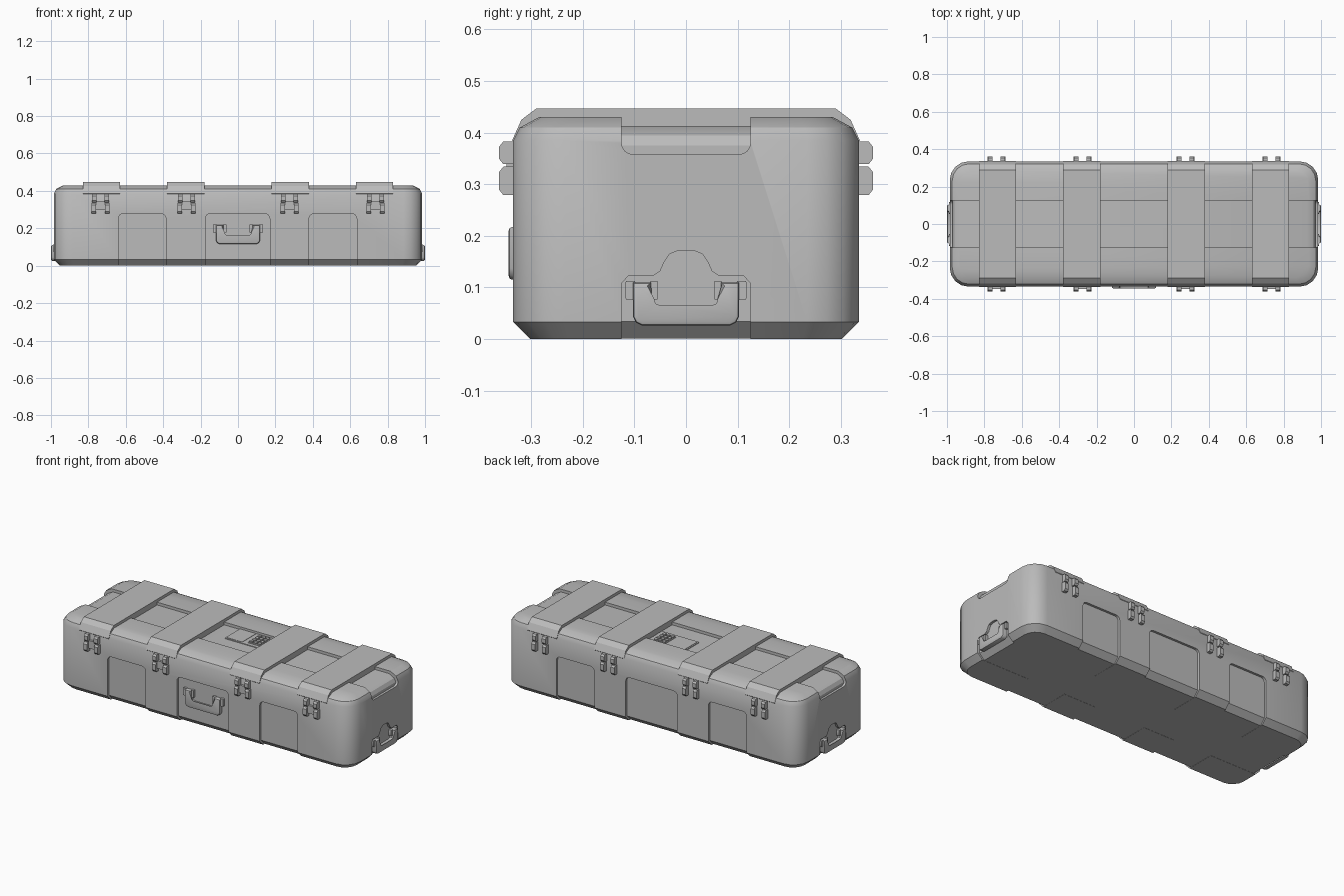
import bpy, bmesh, math
from mathutils import Matrix

if "Cube" in bpy.data.objects:
    bpy.data.objects.remove(bpy.data.objects["Cube"])

GREY = (0.5, 0.5, 0.5, 1)
mat = bpy.data.materials.new("case_grey")
mat.use_nodes = True
mat.diffuse_color = GREY
mat.node_tree.nodes["Principled BSDF"].inputs["Base Color"].default_value = GREY


def make(name, bm):
    bmesh.ops.recalc_face_normals(bm, faces=bm.faces)
    mesh = bpy.data.meshes.new(name)
    bm.to_mesh(mesh)
    bm.free()
    mesh.materials.append(mat)
    ob = bpy.data.objects.new(name, mesh)
    bpy.context.collection.objects.link(ob)
    return ob


def smooth(ob, angle=30):
    bpy.ops.object.select_all(action='DESELECT')
    ob.select_set(True)
    bpy.context.view_layer.objects.active = ob
    bpy.ops.object.shade_smooth_by_angle(angle=math.radians(angle))


def add_prism(bm, pts, axis, lo, hi):
    """Extrude a 2D outline along an axis; the outline uses the other two axes in order."""
    def place(p, t):
        c = list(p)
        c.insert("xyz".index(axis), t)
        return c
    a = [bm.verts.new(place(p, lo)) for p in pts]
    b = [bm.verts.new(place(p, hi)) for p in pts]
    n = len(pts)
    bm.faces.new(a)
    bm.faces.new(b[::-1])
    for i in range(n):
        bm.faces.new((a[i], b[i], b[(i + 1) % n], a[(i + 1) % n]))


def prism(name, pts, axis, lo, hi):
    bm = bmesh.new()
    add_prism(bm, pts, axis, lo, hi)
    return make(name, bm)


def mirrored(half):
    return half + [(-u, v) for u, v in reversed(half)]


def rounded(u0, u1, v0, v1, r, steps=4):
    pts = []
    for cu, cv, start in ((u1 - r, v1 - r, 0), (u0 + r, v1 - r, 90),
                          (u0 + r, v0 + r, 180), (u1 - r, v0 + r, 270)):
        for k in range(steps + 1):
            a = math.radians(start + 90 * k / steps)
            pts.append((cu + r * math.cos(a), cv + r * math.sin(a)))
    return pts


def lofted_box(name, rings):
    """Stack rounded rectangles given as (inset, height)."""
    bm = bmesh.new()
    loops = []
    for inset, z in rings:
        hx, hy = 0.985 - inset, 0.335 - inset
        loops.append([bm.verts.new((u, v, z))
                      for u, v in rounded(-hx, hx, -hy, hy, 0.1 - inset * 0.7)])
    n = len(loops[0])
    bm.faces.new(loops[0])
    bm.faces.new(loops[-1])
    for a, b in zip(loops, loops[1:]):
        for i in range(n):
            bm.faces.new((a[i], a[(i + 1) % n], b[(i + 1) % n], b[i]))
    return make(name, bm)


def boolean(ob, other, op):
    m = ob.modifiers.new(op, 'BOOLEAN')
    m.operation, m.object, m.solver = op, other, 'EXACT'
    bpy.context.view_layer.objects.active = ob
    bpy.ops.object.modifier_apply(modifier=m.name)
    bpy.data.objects.remove(other)


# Case body: outer shell cut open over a slightly smaller core, giving even recesses
body = lofted_box("case_body", [(0.033, 0), (0, 0.033), (0, 0.385), (0.013, 0.41), (0.05, 0.43)])
core = lofted_box("core", [(0.046, 0.001), (0.014, 0.034), (0.014, 0.375), (0.026, 0.395), (0.06, 0.413)])
boolean(body, prism("lid_channel", rounded(-0.125, 0.125, 0.358, 0.7, 0.022), "x", -1.2, 1.2), 'DIFFERENCE')
for x0, x1 in ((-0.64, -0.385), (-0.175, 0.17), (0.38, 0.635)):
    boolean(body, prism("side_recess", rounded(x0, x1, -0.2, 0.277, 0.025), "y", -0.6, 0.6), 'DIFFERENCE')
end_shape = mirrored([(0.125, -0.1), (0.125, 0.108), (0.112, 0.122), (0.065, 0.122), (0.05, 0.132),
                      (0.043, 0.148), (0.032, 0.165), (0.016, 0.171)])
boolean(body, prism("end_recess", end_shape, "x", -1.2, 1.2), 'DIFFERENCE')
boolean(body, core, 'UNION')
smooth(body)

# Raised bands across the lid
band = mirrored([(0.325, 0.37), (0.337, 0.385), (0.319, 0.425), (0.29, 0.447)])
for i, x in enumerate((-0.73, -0.28, 0.28, 0.73)):
    prism(f"lid_band_{i + 1}", band, "x", x - 0.1, x + 0.1)


# Latches: upper and lower pairs of prongs, joined by a clasp at the front
def prong(z0, z1, lip):
    c = 0.01
    return [(0.325, z0), (0.354, z0), (0.362, z0 + c), (0.362, z1 - c), (0.354, z1), (0.325, z1)]


for side, label in ((-1, "front"), (1, "back")):
    for i, x in enumerate((-0.735, -0.275, 0.275, 0.735)):
        bm = bmesh.new()
        for z0, z1, gap, w in ((0.339, 0.383, 0.033, 0.024), (0.279, 0.334, 0.036, 0.024)):
            for s in (-1, 1):
                pts = [(side * y, z) for y, z in prong(z0, z1, 0)]
                add_prism(bm, pts, "x", x + s * gap - w / 2, x + s * gap + w / 2)
        if side < 0:
            add_prism(bm, rounded(x - 0.03, x + 0.03, 0.298, 0.345, 0.006, 2), "y", -0.348, -0.33)
        make(f"{label}_latch_{i + 1}", bm)

# Carrying handles: a U-shaped grip between two mounts
grip = [(0.103, 0.084), (0.103, 0.018), (0.097, 0.006), (0.085, 0)]
inner = [(0.052, 0.032), (0.065, 0.038), (0.068, 0.05), (0.068, 0.084)]
u_shape = grip + [(-u, v) for u, v in reversed(grip)] + [(-u, v) for u, v in reversed(inner)] + inner


def handle(name, matrix):
    bm = bmesh.new()
    add_prism(bm, u_shape, "y", -0.024, 0)
    front = [e for e in bm.edges if all(v.co.y < -0.02 for v in e.verts)]
    bmesh.ops.bevel(bm, geom=front, offset=0.007, segments=2, affect='EDGES', profile=0.5)
    for s in (-1, 1):
        for a, b, z0, depth in ((0.098, 0.117, 0.05, 0.015), (0.054, 0.07, 0.05, 0.015)):
            u0, u1 = sorted((s * a, s * b))
            add_prism(bm, rounded(u0, u1, z0, 0.087, 0.003, 2), "y", -depth, 0.002)
    bm.transform(matrix)
    smooth(make(name, bm), 40)


handle("front_handle", Matrix.Translation((0, -0.32, 0.115)) @ Matrix.Diagonal((1.15, 1.0, 1.22, 1)))
for s, label in ((1, "left"), (-1, "right")):
    handle(f"{label}_handle", Matrix.Translation((s * 0.972, 0, 0.026))
           @ Matrix.Rotation(s * math.pi / 2, 4, 'Z') @ Matrix.Diagonal((1, 1.16, 1, 1)))

# Lid control panel: screen on one side, framed key grid on the other
bm = bmesh.new()
for x0, x1, y0, y1, top in ((-0.075, 0.175, -0.02, 0.125, 0.417), (-0.067, 0.036, -0.012, 0.118, 0.419),
                            (0.064, 0.148, 0.002, 0.112, 0.420)):
    add_prism(bm, rounded(x0, x1, y0, y1, 0.002, 1), "z", 0.405, top)
make("control_panel", bm)
bm = bmesh.new()
for col in range(3):
    for row in range(4):
        x, y = 0.079 + col * 0.027, 0.017 + row * 0.0265
        add_prism(bm, rounded(x - 0.01, x + 0.01, y - 0.01, y + 0.01, 0.002, 1), "z", 0.415, 0.427)
make("keypad_keys", bm)
